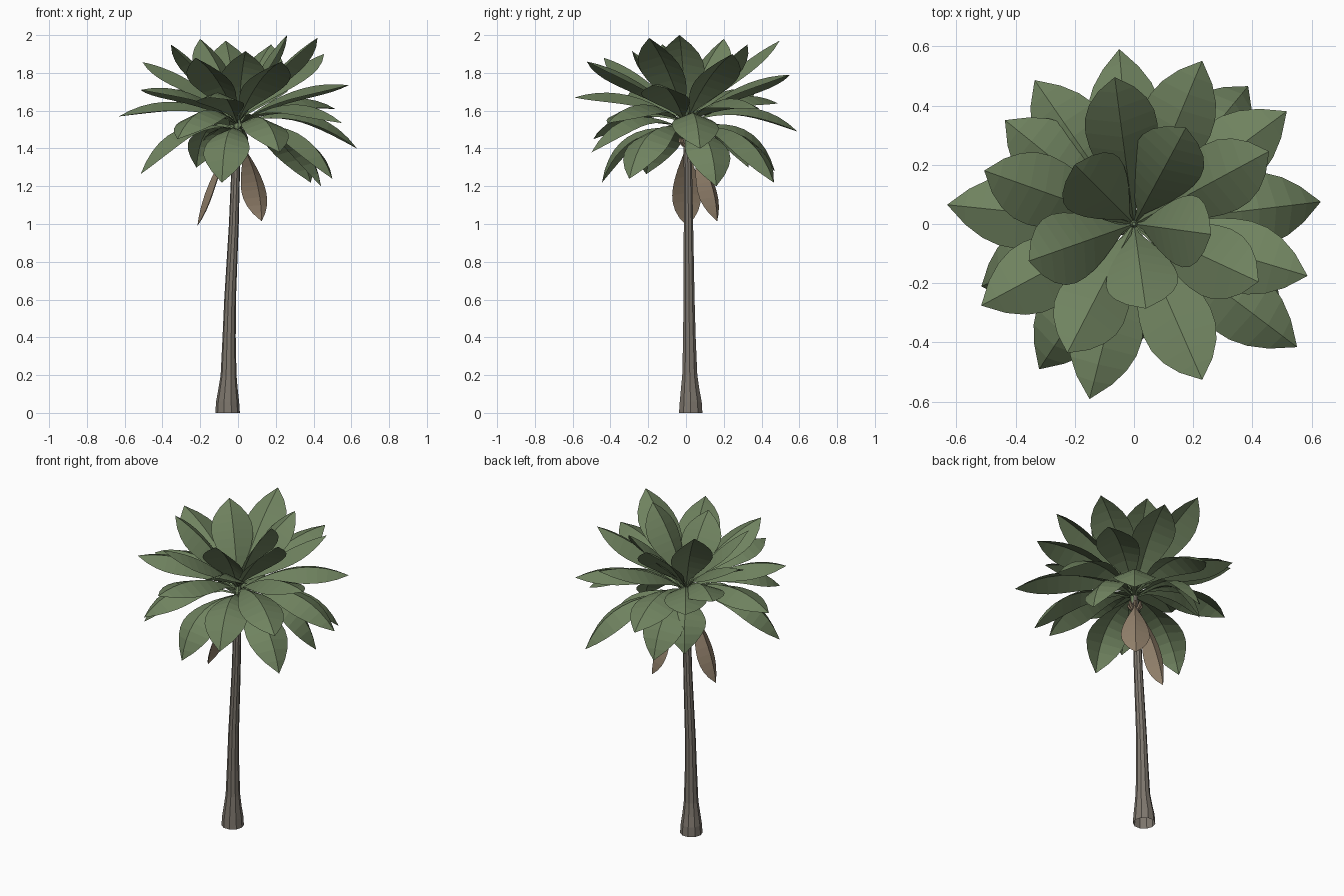
import bpy, bmesh, math
from mathutils import Vector

cube = bpy.data.objects.get("Cube")
if cube:
    bpy.data.objects.remove(cube, do_unlink=True)


def material(name, color):
    m = bpy.data.materials.new(name)
    m.use_nodes = True
    m.diffuse_color = (*color, 1)
    m.node_tree.nodes["Principled BSDF"].inputs["Base Color"].default_value = (*color, 1)
    return m


green = material("leaf green", (0.16, 0.225, 0.115))
bark = material("grey bark", (0.21, 0.185, 0.155))
dry = material("dry leaf brown", (0.29, 0.22, 0.15))


def make_object(name, bm, mat):
    mesh = bpy.data.meshes.new(name)
    bm.normal_update()
    bm.to_mesh(mesh)
    bm.free()
    mesh.materials.append(mat)
    obj = bpy.data.objects.new(name, mesh)
    bpy.context.collection.objects.link(obj)
    return obj


def tube(name, rings, sides, mat):
    """Tube through (centre, radius) rings, open at the foot."""
    bm = bmesh.new()
    loops = []
    for c, r in rings:
        loops.append([bm.verts.new(Vector(c) + Vector((r * math.cos(a), r * math.sin(a), 0)))
                      for a in (math.tau * i / sides for i in range(sides))])
    for low, high in zip(loops, loops[1:]):
        for i in range(sides):
            j = (i + 1) % sides
            bm.faces.new((low[i], low[j], high[j], high[i]))
    bm.faces.new(loops[-1])
    return make_object(name, bm, mat)


# Share of the full half width along a leaf
OUTLINE = [(0, .05), (.1, .12), (.2, .38), (.3, .62), (.4, .81), (.5, .94),
           (.6, 1), (.7, .96), (.8, .8), (.9, .5), (1, .01)]


def leaf(name, base, tip, mat, half_width, bulge, droop=0.4):
    """Arched leaf, folded down along its midrib."""
    base, tip = Vector(base), Vector(tip)
    span = tip - base
    side = span.cross(Vector((0, 0, 1))).normalized()
    up = side.cross(span).normalized()
    control = base + span * .56 + up * bulge
    bm = bmesh.new()
    rows = []
    for t, w in OUTLINE:
        p = base * (1 - t) ** 2 + control * 2 * t * (1 - t) + tip * t * t
        tangent = (control - base) * (1 - t) + (tip - control) * t
        normal = side.cross(tangent).normalized()
        w *= half_width
        fall = normal * (-w * droop)
        rows.append([bm.verts.new(q) for q in
                     (p - side * w + fall, p, p + side * w + fall)])
    for a, b in zip(rows, rows[1:]):
        for i in range(2):
            bm.faces.new((a[i], a[i + 1], b[i + 1], b[i]))
    return make_object(name, bm, mat)


# Leaning trunk with a flared foot
tube("trunk", [((-.055, .025, 0), .065), ((-.055, .025, .06), .061),
               ((-.053, .022, .12), .052), ((-.05, .02, .2), .042),
               ((-.047, .018, .4), .035), ((-.042, .016, .6), .031),
               ((-.022, .013, 1), .026), ((-.012, .01, 1.3), .023),
               ((0, .004, 1.5), .02)], 10, bark)

# Green heart that the leaf stalks grow from
tube("crown_heart", [((0, 0, 1.45), .02), ((0, 0, 1.52), .025), ((0, 0, 1.57), .006)], 8, green)

# Old stalk stubs below the crown
for i in range(7):
    a = math.tau * i / 7
    d = Vector((math.cos(a), math.sin(a), 0))
    c = Vector((-.004, .005, 1.41))
    tube(f"stalk_stub_{i + 1}", [(c + d * .018, .008), (c + d * .034 + Vector((0, 0, .025)), .012),
                                 (c + d * .038 + Vector((0, 0, .045)), .007)], 6, dry)

# Leaf tips, grouped by how the leaf is held
UPRIGHT = [(-.065, .495, 1.97), (.175, .325, 1.95), (.455, .245, 1.9),
           (.42, -.195, 1.985), (-.225, -.435, 1.88), (-.355, -.125, 1.95),
           (-.2, .2, 1.98), (.26, -.035, 2), (.04, -.285, 1.915),
           (.23, -.525, 1.86), (-.505, .18, 1.857)]
SPREADING = [(-.05, .59, 1.49), (.23, .55, 1.79), (.515, .38, 1.61),
             (.63, .075, 1.4), (.585, -.175, 1.735), (.55, -.415, 1.535),
             (-.15, -.59, 1.67), (-.32, -.49, 1.45), (-.515, -.275, 1.71),
             (-.63, .065, 1.57), (-.435, .35, 1.7), (-.335, .485, 1.64)]
HANGING = [(.385, .465, 1.22), (.5, -.3, 1.24), (-.515, -.21, 1.265),
           (-.085, -.445, 1.22), (-.1, .47, 1.28), (.44, .16, 1.2),
           (.22, -.5, 1.38), (-.22, .33, 1.3)]
for group, tips, height in (("upright", UPRIGHT, 1.55),
                            ("spreading", SPREADING, 1.53),
                            ("hanging", HANGING, 1.5)):
    for i, tip in enumerate(tips):
        out = Vector((tip[0], tip[1], 0)).normalized() * .01
        # Lower leaves arch more
        arch = min(.26, max(.07, .13 + .33 * (1.75 - tip[2])))
        leaf(f"{group}_leaf_{i + 1}", out + Vector((0, 0, height)), tip, green, .123, arch)

# Two dead leaves hanging beside the trunk
leaf("dead_leaf_right", (-.03, 0, 1.43), (-.215, .005, .99), dry, .076, .06, .5)
leaf("dead_leaf_left", (.02, .03, 1.43), (.125, .165, 1.015), dry, .083, .08, .5)
